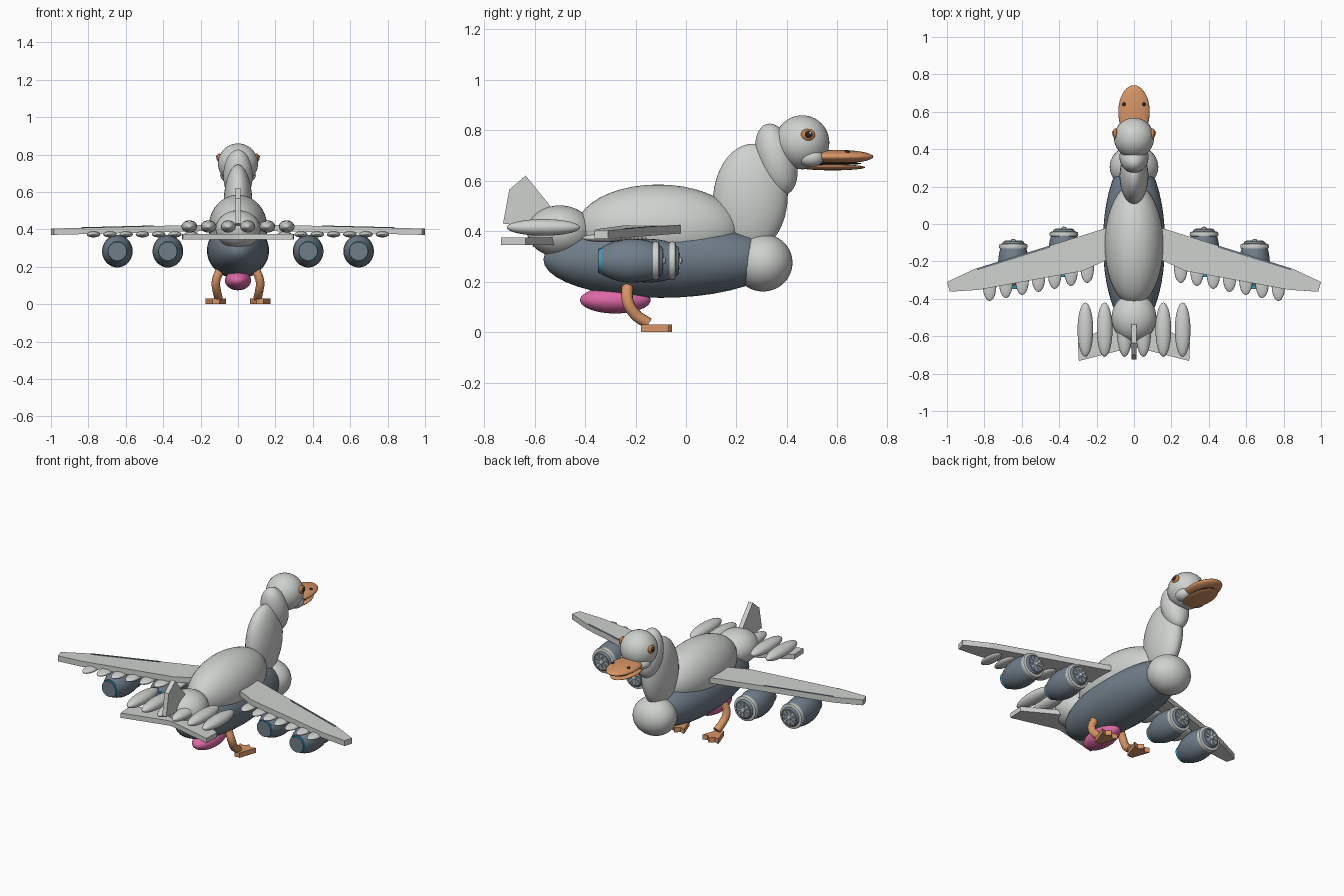
import bpy, bmesh, math
from mathutils import Vector

if "Cube" in bpy.data.objects:
    bpy.data.objects.remove(bpy.data.objects["Cube"])


def mat(name, rgb):
    m = bpy.data.materials.new(name)
    m.diffuse_color = (*rgb, 1)
    m.use_nodes = True
    m.node_tree.nodes["Principled BSDF"].inputs["Base Color"].default_value = m.diffuse_color
    return m


WHITE = mat("plumage_white", (0.62, 0.64, 0.62))
SLATE = mat("slate_grey", (0.16, 0.205, 0.25))
ORANGE = mat("bill_orange", (0.68, 0.30, 0.13))
AMBER = mat("eye_amber", (0.60, 0.22, 0.06))
PINK = mat("pink", (0.72, 0.14, 0.38))
CYAN = mat("cyan_glow", (0.02, 0.38, 0.60))
BLACK = mat("black", (0.02, 0.02, 0.022))


def finish(name, bm, m, smooth=True):
    bmesh.ops.recalc_face_normals(bm, faces=bm.faces[:])
    me = bpy.data.meshes.new(name)
    bm.to_mesh(me)
    bm.free()
    me.materials.append(m)
    ob = bpy.data.objects.new(name, me)
    bpy.context.collection.objects.link(ob)
    if smooth:
        bpy.ops.object.select_all(action='DESELECT')
        ob.select_set(True)
        bpy.context.view_layer.objects.active = ob
        bpy.ops.object.shade_smooth_by_angle(angle=math.radians(40))
    return ob


def ball(name, loc, rad, m, tilt=0.0, seg=40):
    bm = bmesh.new()
    bmesh.ops.create_uvsphere(bm, u_segments=seg, v_segments=seg // 2, radius=1)
    ob = finish(name, bm, m)
    ob.location, ob.scale, ob.rotation_euler = loc, rad, (tilt, 0, 0)
    return ob


def lathe_y(name, loc, profile, m, seg=32, zscale=1.0):
    """Revolve (y, radius) points around the y direction, capping both ends."""
    bm = bmesh.new()
    rings = [[bm.verts.new((r * math.cos(a), y, r * math.sin(a) * zscale))
              for a in (2 * math.pi * i / seg for i in range(seg))]
             for y, r in profile]
    for p, q in zip(rings, rings[1:]):
        for i in range(seg):
            j = (i + 1) % seg
            bm.faces.new((p[i], p[j], q[j], q[i]))
    bm.faces.new(rings[0])
    bm.faces.new(rings[-1])
    ob = finish(name, bm, m)
    ob.location = loc
    return ob


def prism(name, bottom, offset, m):
    """Extrude a closed 3D outline by an offset."""
    bm = bmesh.new()
    off = Vector(offset)
    lo = [bm.verts.new(p) for p in bottom]
    hi = [bm.verts.new(Vector(p) + off) for p in bottom]
    bm.faces.new(lo)
    bm.faces.new(hi)
    for i in range(len(lo)):
        j = (i + 1) % len(lo)
        bm.faces.new((lo[i], lo[j], hi[j], hi[i]))
    return finish(name, bm, m, smooth=False)


def tube(name, path, radius, m):
    cu = bpy.data.curves.new(name, 'CURVE')
    cu.dimensions = '3D'
    cu.bevel_depth, cu.bevel_resolution, cu.use_fill_caps = radius, 4, True
    sp = cu.splines.new('BEZIER')
    sp.bezier_points.add(len(path) - 1)
    for bp, p in zip(sp.bezier_points, path):
        bp.co = p
        bp.handle_left_type = bp.handle_right_type = 'AUTO'
    cu.materials.append(m)
    ob = bpy.data.objects.new(name, cu)
    bpy.context.collection.objects.link(ob)


# Body, neck and head
ball("upper_body", (0, -0.11, 0.41), (0.157, 0.325, 0.175), WHITE)
ball("lower_body", (0, -0.10, 0.287), (0.166, 0.465, 0.151), SLATE)
ball("breast", (0, 0.305, 0.275), (0.13, 0.117, 0.114), WHITE)
ball("lower_neck", (0, 0.255, 0.53), (0.077, 0.148, 0.217), WHITE, -0.08)
ball("upper_neck", (0, 0.358, 0.685), (0.078, 0.078, 0.145), WHITE, 0.27)
ball("head", (0, 0.46, 0.752), (0.107, 0.108, 0.107), WHITE)
ball("rump", (0, -0.50, 0.40), (0.12, 0.13, 0.102), WHITE)
ball("belly_pod", (0, -0.28, 0.127), (0.07, 0.14, 0.053), PINK)

# Bill
ball("upper_bill", (0, 0.60, 0.695), (0.084, 0.142, 0.027), ORANGE)
ball("lower_bill", (0, 0.58, 0.653), (0.07, 0.13, 0.012), ORANGE)
ball("mouth", (0, 0.575, 0.668), (0.055, 0.12, 0.006), BLACK)

# Tail fin
fin = [(-0.725, 0.43), (-0.70, 0.565), (-0.635, 0.62), (-0.53, 0.49), (-0.53, 0.41)]
prism("tail_fin", [(-0.014, y, z) for y, z in fin], (0.028, 0, 0), WHITE)

WING_LEAD = [(0.10, -0.01), (0.16, -0.025), (0.85, -0.24), (1.0, -0.31)]
WING_TRAIL = [(0.985, -0.362), (0.83, -0.352), (0.27, -0.25), (0.10, -0.17)]


def wing_z(x):
    return 0.395 - 0.025 * x


def engine(tag, x, front):
    """Nacelle with an intake ring, fan and glowing exhaust; front is the fan's y."""
    c = (x, front - 0.13, 0.283)
    lathe_y("nacelle_" + tag, c,
            [(-0.115, 0.05), (-0.095, 0.06), (-0.07, 0.07), (-0.04, 0.078), (0, 0.082),
             (0.04, 0.080), (0.075, 0.074), (0.10, 0.065)], SLATE, zscale=1.06)
    lathe_y("exhaust_" + tag, c, [(-0.125, 0.05), (-0.10, 0.05)], CYAN)
    lathe_y("exhaust_cap_" + tag, c, [(-0.128, 0.047), (-0.122, 0.047)], SLATE)
    lathe_y("intake_ring_" + tag, c,
            [(0.088, 0.064), (0.09, 0.075), (0.10, 0.077), (0.112, 0.074),
             (0.115, 0.064)], WHITE)
    lathe_y("fan_" + tag, c, [(0.11, 0.06), (0.12, 0.058), (0.128, 0.05)], SLATE)
    lathe_y("fan_hub_" + tag, c, [(0.125, 0.017), (0.137, 0.012), (0.141, 0.003)], WHITE)
    for k in range(8):
        a = k * math.pi / 4
        d = Vector((math.cos(a), 0, math.sin(a)))
        n = Vector((-math.sin(a), 0, math.cos(a)))
        p = Vector(c) + Vector((0, 0.126, 0))
        prism("fan_blade_%s_%d" % (tag, k),
              [p + d * 0.012 - n * 0.003, p + d * 0.046 - n * 0.004,
               p + d * 0.046 + n * 0.004, p + d * 0.012 + n * 0.003], (0, 0.005, 0), WHITE)


for side, s in (("left", -1), ("right", 1)):
    # Eyes, cheeks and nostrils
    ball("cheek_" + side, (s * 0.055, 0.495, 0.69), (0.04, 0.05, 0.035), WHITE)
    ball("eye_" + side, (s * 0.1, 0.483, 0.782), (0.013, 0.028, 0.024), AMBER, seg=24)
    ball("pupil_" + side, (s * 0.107, 0.485, 0.783), (0.009, 0.017, 0.016), BLACK, seg=20)
    ball("eye_glint_" + side, (s * 0.114, 0.492, 0.789), (0.003, 0.005, 0.005), WHITE, seg=12)
    ball("nostril_" + side, (s * 0.053, 0.64, 0.713), (0.01, 0.011, 0.008), BLACK, seg=16)

    # Wings with trailing feathers and a dark leading strip
    prism("wing_" + side, [(s * x, y, wing_z(x)) for x, y in WING_LEAD + WING_TRAIL],
          (0, 0, 0.034), WHITE)
    prism("wing_strip_" + side,
          [(s * x, y, wing_z(x) + 0.033) for x, y in
           ((0.45, -0.117), (0.84, -0.238), (0.84, -0.248), (0.45, -0.127))],
          (0, 0, 0.004), SLATE)
    for k in range(7):
        x = 0.25 + 0.087 * k
        ball("wing_feather_%s_%d" % (side, k), (s * x, -0.235 - 0.016 * k, 0.373),
             (0.036, 0.08, 0.016), WHITE, seg=24)

    # Engines
    engine("inner_" + side, s * 0.375, -0.025)
    engine("outer_" + side, s * 0.645, -0.09)

    # Tailplane and tail feathers
    prism("tailplane_" + side,
          [(s * x, y, 0.345) for x, y in
           ((0, -0.48), (0.06, -0.50), (0.30, -0.635), (0.295, -0.732), (0.03, -0.665), (0, -0.66))],
          (0, 0, 0.03), WHITE)
    for k, x in enumerate((0.05, 0.157, 0.26)):
        ball("tail_feather_%s_%d" % (side, k), (s * x, -0.565, 0.415),
             (0.042, 0.145, 0.033), WHITE, seg=28)

    # Legs and webbed feet
    tube("leg_" + side, [(s * 0.095, -0.232, 0.185), (s * 0.118, -0.23, 0.12),
                         (s * 0.113, -0.20, 0.07), (s * 0.105, -0.15, 0.035)], 0.023, ORANGE)
    foot = [(-0.018, -0.178), (-0.055, -0.07), (-0.025, -0.08), (0, -0.055),
            (0.025, -0.08), (0.055, -0.07), (0.018, -0.178)]
    prism("foot_" + side, [(s * 0.118 + x, y, 0.0) for x, y in foot], (0, 0, 0.03), ORANGE)
